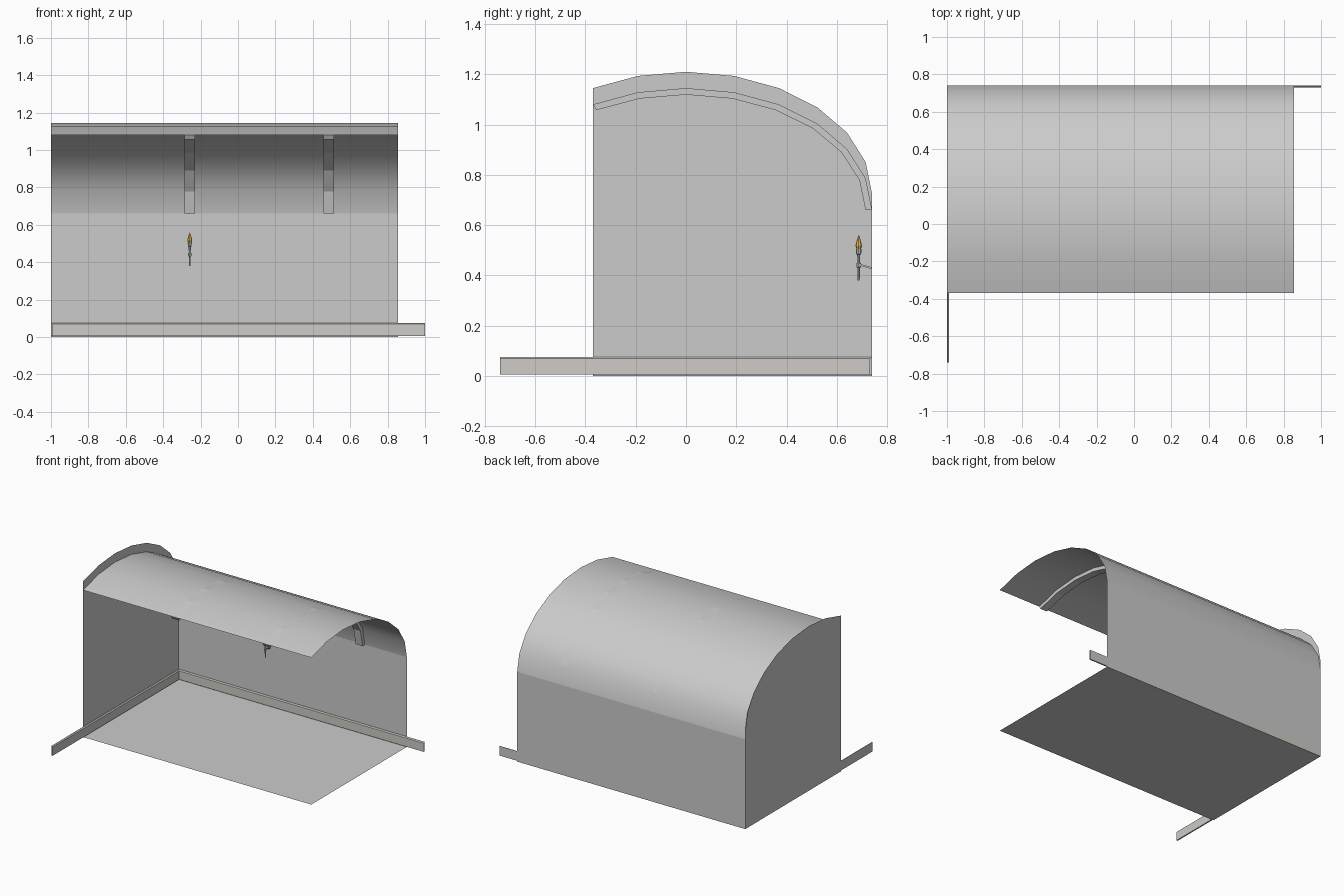
import bpy
from math import sin, cos, pi, radians

if "Cube" in bpy.data.objects:
    bpy.data.objects.remove(bpy.data.objects["Cube"])

X0, X1, Y0, Y1 = -1.0, 0.855, -0.37, 0.74
SPRING = 0.66                      # height where the vault starts
ANG = [radians(a) for a in range(-30, 91, 15)]


def arc(a=0.74, b=0.485, z=SPRING):
    return [(a * sin(t), z + b * cos(t)) for t in ANG]


def mesh(name, verts, faces, smooth=False, color=None):
    me = bpy.data.meshes.new(name)
    me.from_pydata(verts, [], faces)
    me.update()
    ob = bpy.data.objects.new(name, me)
    bpy.context.collection.objects.link(ob)
    if color:
        mat = bpy.data.materials.new(name)
        mat.diffuse_color = color
        mat.use_nodes = True
        mat.node_tree.nodes["Principled BSDF"].inputs["Base Color"].default_value = mat.diffuse_color
        me.materials.append(mat)
    if smooth:
        bpy.ops.object.select_all(action='DESELECT')
        ob.select_set(True)
        bpy.context.view_layer.objects.active = ob
        bpy.ops.object.shade_smooth_by_angle(angle=radians(35))
    return ob


def sheet(name, profile, xa, xb, smooth=False):
    """Open (y, z) profile swept along x."""
    v = [(x, y, z) for y, z in profile for x in (xa, xb)]
    f = [(2*i, 2*i+1, 2*i+3, 2*i+2) for i in range(len(profile) - 1)]
    return mesh(name, v, f, smooth)


def prism(name, section, place, s0, s1, color=None):
    """Closed 2D section extruded from s0 to s1."""
    n = len(section)
    v = [place(p, q, s) for s in (s0, s1) for p, q in section]
    f = [(i, (i+1) % n, n + (i+1) % n, n + i) for i in range(n)]
    f += [tuple(reversed(range(n))), tuple(range(n, 2*n))]
    return mesh(name, v, f, color=color)


def lathe(name, prof, x, y, n=8, color=None):
    v = [(x + r*cos(2*pi*k/n), y + r*sin(2*pi*k/n), z) for z, r in prof for k in range(n)]
    f = [(j*n + k, j*n + (k+1) % n, (j+1)*n + (k+1) % n, (j+1)*n + k)
         for j in range(len(prof) - 1) for k in range(n)]
    f += [tuple(reversed(range(n))), tuple(range((len(prof)-1)*n, len(prof)*n))]
    return mesh(name, v, f, color=color)


# Floor, back wall and vaulted ceiling
mesh("floor", [(X0, Y0, 0), (X1, Y0, 0), (X1, Y1, 0), (X0, Y1, 0)], [(0, 1, 2, 3)])
sheet("back_wall", [(Y1, SPRING), (Y1, 0)], X0, X1)
sheet("vault_ceiling", arc(), X0, X1, smooth=True)

# End wall, its arched top rising a little above the vault
outline = [(Y0, 0)] + arc(z=SPRING + 0.065) + [(Y1, 0)]
mesh("end_wall", [(X0, y, z) for y, z in outline], [tuple(range(len(outline)))])

# Ceiling ribs
for i, x in enumerate((-0.257, 0.485)):
    outer, inner = arc(), arc(0.714, 0.459)
    v = []
    for (yo, zo), (yi, zi) in zip(outer, inner):
        v += [(x - 0.028, yo, zo), (x + 0.028, yo, zo),
              (x + 0.028, yi, zi), (x - 0.028, yi, zi)]
    f = [(4*j + k, 4*j + (k+1) % 4, 4*j + 4 + (k+1) % 4, 4*j + 4 + k)
         for j in range(len(outer) - 1) for k in range(4)]
    m = len(v)
    f += [(3, 2, 1, 0), (m-4, m-3, m-2, m-1)]
    mesh(f"ceiling_rib_{i + 1}", v, f)

# Skirting boards with a chamfered top
skirt = [(0, 0.006), (0.01, 0.006), (0.01, 0.069), (0.003, 0.076), (0, 0.076)]
wood = (0.62, 0.6, 0.57, 1)
prism("back_skirting", skirt, lambda p, q, s: (s, Y1 - p, q), -1, 1, wood)
prism("side_skirting", skirt, lambda p, q, s: (X0 + p, s, q), -0.74, 0.74, wood)

# Wall torch: handle with collars, flame, bracket
TX, TY = -0.258, 0.687
lathe("torch_handle", [(0.38, 0.004), (0.43, 0.005), (0.433, 0.009), (0.448, 0.009),
                       (0.452, 0.005), (0.482, 0.006), (0.486, 0.01), (0.506, 0.011)], TX, TY)
lathe("torch_flame", [(0.506, 0.009), (0.518, 0.013), (0.538, 0.008), (0.56, 0.001)],
      TX, TY, color=(0.85, 0.5, 0.12, 1))
prism("torch_bracket", [(-0.004, -0.003), (0.004, -0.003), (0.004, 0.004), (-0.004, 0.004)],
      lambda p, q, s: (TX + p, s, 0.443 + q - 0.28 * (s - TY)), TY, Y1)
